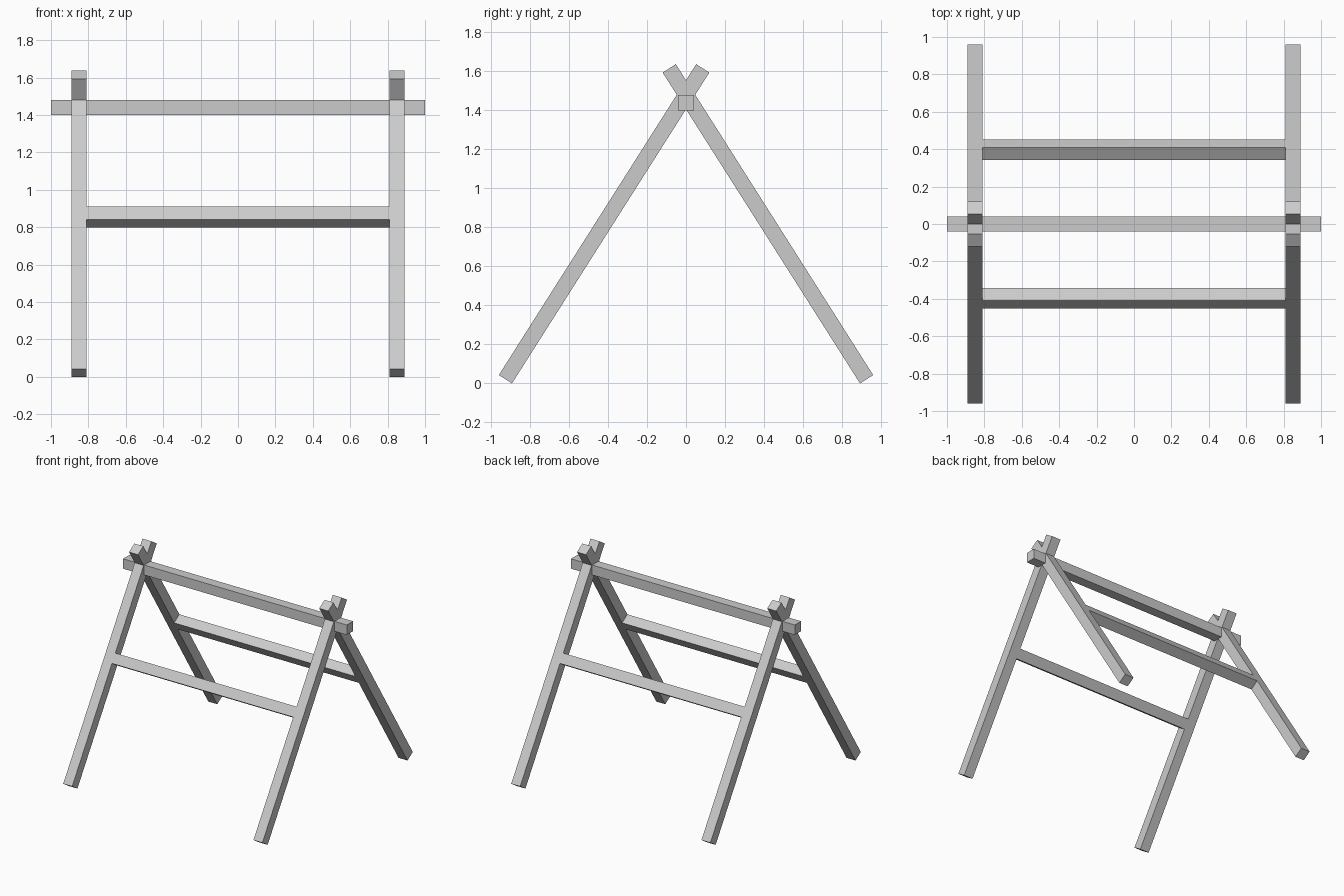
import bpy
from math import atan2, hypot
from mathutils import Vector

if "Cube" in bpy.data.objects:
    bpy.data.objects.remove(bpy.data.objects["Cube"])

T = 0.08        # timber thickness
LEG_X = 0.85    # frame offset from centre
FOOT = Vector((0, -0.926, 0.0215))   # front leg centre line
TIP = Vector((0, 0.086, 1.6155))


def timber(name, center, size, tilt=0.0):
    bpy.ops.mesh.primitive_cube_add(size=1, location=center, rotation=(tilt, 0, 0))
    ob = bpy.context.object
    ob.name = name
    ob.scale = size
    bpy.ops.object.transform_apply(location=False, rotation=False, scale=True)
    return ob


# Ridge beam
timber("ridge_beam", (0, 0, 1.44), (2.0, T, T))

axis = TIP - FOOT
lean = atan2(axis.y, axis.z)
mid = (FOOT + TIP) / 2
brace = FOOT.lerp(TIP, (0.855 - FOOT.z) / axis.z)

for label, s in (("front", 1), ("back", -1)):
    # Crossed legs
    for side, x in (("left", -LEG_X), ("right", LEG_X)):
        timber(f"{label}_leg_{side}", (x, s * mid.y, mid.z),
               (T, T, axis.length), -s * lean)
    # Cross rail between the legs
    timber(f"{label}_cross_rail", (0, s * brace.y, brace.z),
           (2 * LEG_X - T, T, T), -s * lean)
